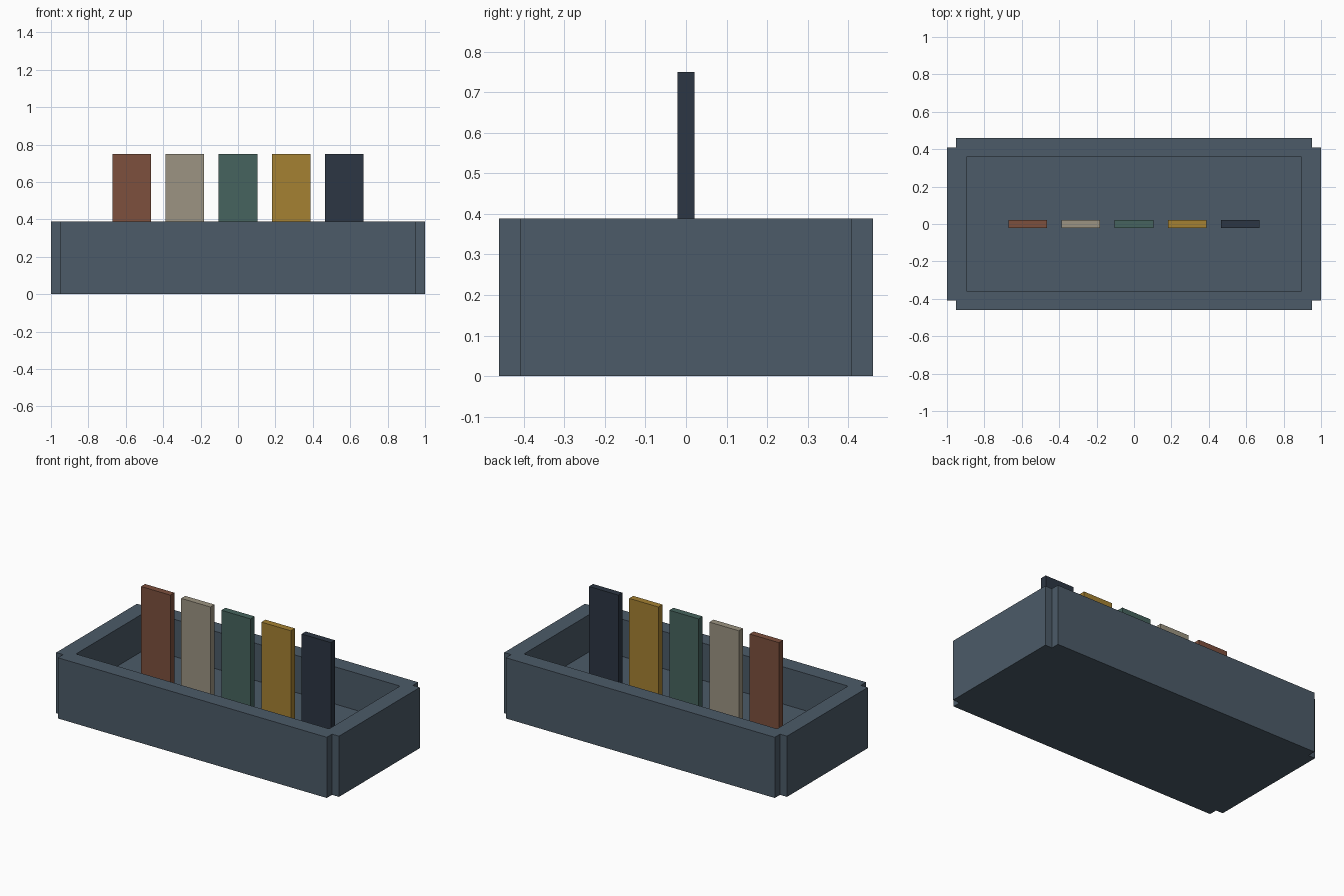
import bpy

cube = bpy.data.objects.get("Cube")
if cube:
    bpy.data.objects.remove(cube, do_unlink=True)


def linear(c):
    c /= 255
    return c / 12.92 if c <= 0.04045 else ((c + 0.055) / 1.055) ** 2.4


def material(name, r, g, b):
    color = (linear(r), linear(g), linear(b), 1)
    mat = bpy.data.materials.new(name)
    mat.use_nodes = True
    mat.diffuse_color = color
    bsdf = mat.node_tree.nodes["Principled BSDF"]
    bsdf.inputs["Base Color"].default_value = color
    bsdf.inputs["Roughness"].default_value = 0.8
    return mat


def box(name, mat, x, y, z0, z1, width, depth):
    bpy.ops.mesh.primitive_cube_add(size=1, location=(x, y, (z0 + z1) / 2))
    obj = bpy.context.object
    obj.name = name
    obj.scale = (width, depth, z1 - z0)
    bpy.ops.object.transform_apply(location=False, rotation=False, scale=True)
    obj.data.materials.append(mat)
    return obj


slate = material("slate blue", 76, 91, 104)
cards = [
    ("rust", material("rust brown", 125, 80, 61)),
    ("stone", material("stone beige", 156, 148, 130)),
    ("green", material("muted green", 70, 100, 94)),
    ("ochre", material("ochre", 165, 129, 50)),
    ("navy", material("dark navy", 44, 54, 67)),
]

# Tray: floor plus four walls that leave small notches at the corners
half_x, half_y, height, floor = 0.951, 0.408, 0.388, 0.15
box("tray_floor", slate, 0, 0, 0, floor, 2 * half_x, 2 * half_y)
for side, sign in (("left", 1), ("right", -1)):
    box(side + "_wall", slate, sign * 0.9475, 0, 0, height, 0.105, 2 * half_y)
for side, sign in (("back", 1), ("front", -1)):
    box(side + "_wall", slate, 0, sign * 0.4095, 0, height, 2 * half_x, 0.103)

# Row of upright cards standing on the floor
for i, (name, mat) in enumerate(cards):
    box(name + "_card", mat, (i - 2) * 0.284, 0, floor, 0.75, 0.207, 0.041)
